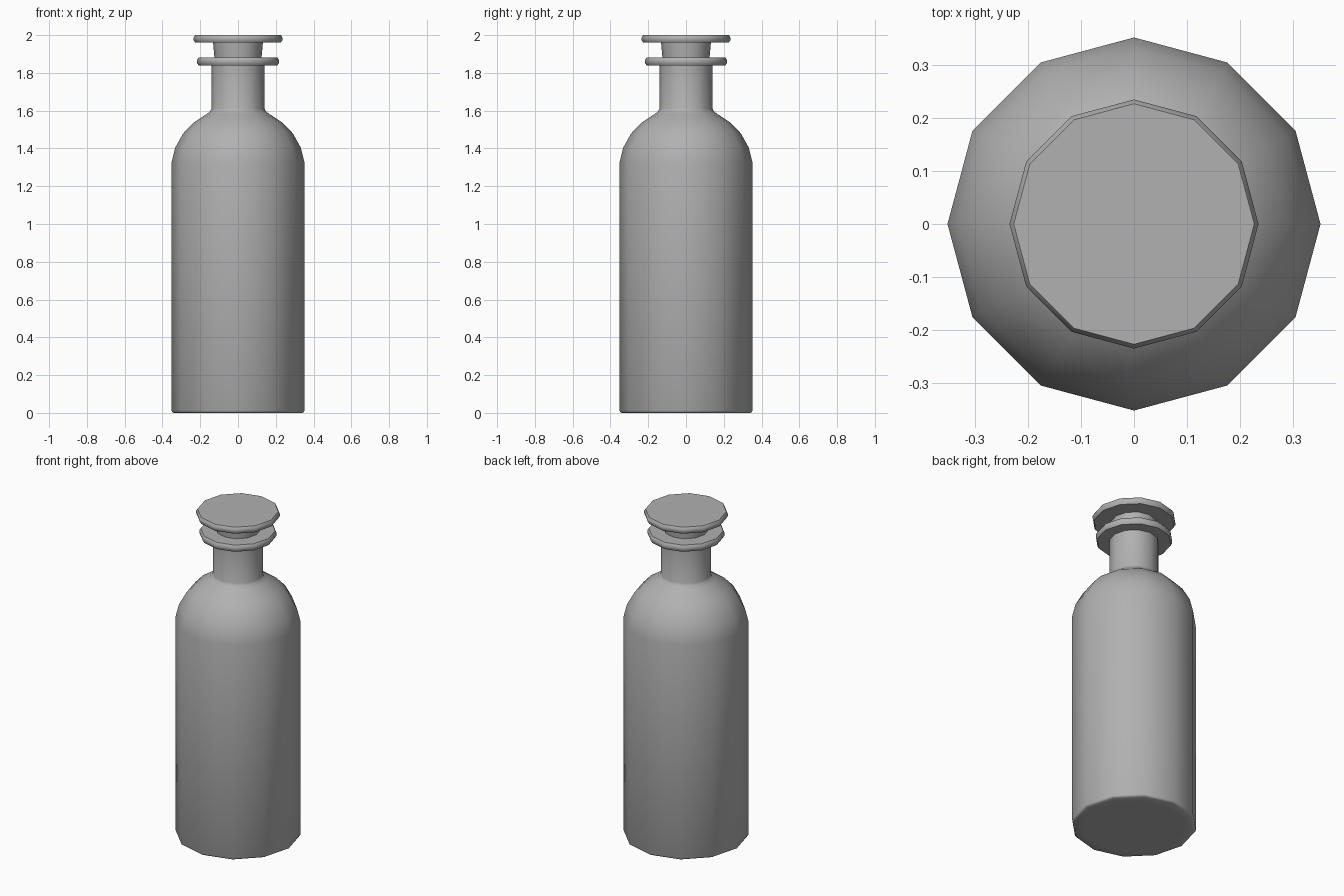
import bpy, bmesh, math

if "Cube" in bpy.data.objects:
    bpy.data.objects.remove(bpy.data.objects["Cube"])

SIDES = 12

# Mid grey shared by both parts
grey = bpy.data.materials.new("grey")
grey.diffuse_color = (0.44, 0.44, 0.44, 1.0)
grey.use_nodes = True
grey.node_tree.nodes["Principled BSDF"].inputs["Base Color"].default_value = grey.diffuse_color

def lathe(name, profile, angle):
    """Revolve (radius, height) points around z, with both ends capped."""
    me = bpy.data.meshes.new(name)
    bm = bmesh.new()
    rings = []
    for r, z in profile:
        rings.append([bm.verts.new((r * math.cos(2 * math.pi * i / SIDES),
                                    r * math.sin(2 * math.pi * i / SIDES), z))
                      for i in range(SIDES)])
    for a, b in zip(rings, rings[1:]):
        for i in range(SIDES):
            j = (i + 1) % SIDES
            bm.faces.new((a[i], a[j], b[j], b[i]))
    bm.faces.new(rings[0][::-1])
    bm.faces.new(rings[-1])
    bmesh.ops.recalc_face_normals(bm, faces=bm.faces)
    bm.to_mesh(me)
    bm.free()
    me.materials.append(grey)
    ob = bpy.data.objects.new(name, me)
    bpy.context.collection.objects.link(ob)
    bpy.ops.object.select_all(action='DESELECT')
    ob.select_set(True)
    bpy.context.view_layer.objects.active = ob
    bpy.ops.object.shade_smooth_by_angle(angle=math.radians(angle))
    return ob

# Body: softened base, straight wall, domed shoulder, neck, flared lip, shallow bore
lathe("bottle", [
    (0.29, 0.0), (0.341, 0.0), (0.348, 0.004), (0.352, 0.012), (0.352, 1.325),
    (0.332, 1.405), (0.29, 1.48), (0.238, 1.535), (0.165, 1.583),
    (0.147, 1.597), (0.14, 1.612),
    (0.14, 1.84), (0.209, 1.84), (0.217, 1.853), (0.217, 1.868), (0.209, 1.881),
    (0.124, 1.881), (0.12, 1.80)], 48)

# Stopper: tapered plug with a wide disc cap
lathe("stopper", [
    (0.117, 1.80), (0.132, 1.96), (0.227, 1.96), (0.235, 1.973),
    (0.235, 1.987), (0.227, 2.0)], 48)
